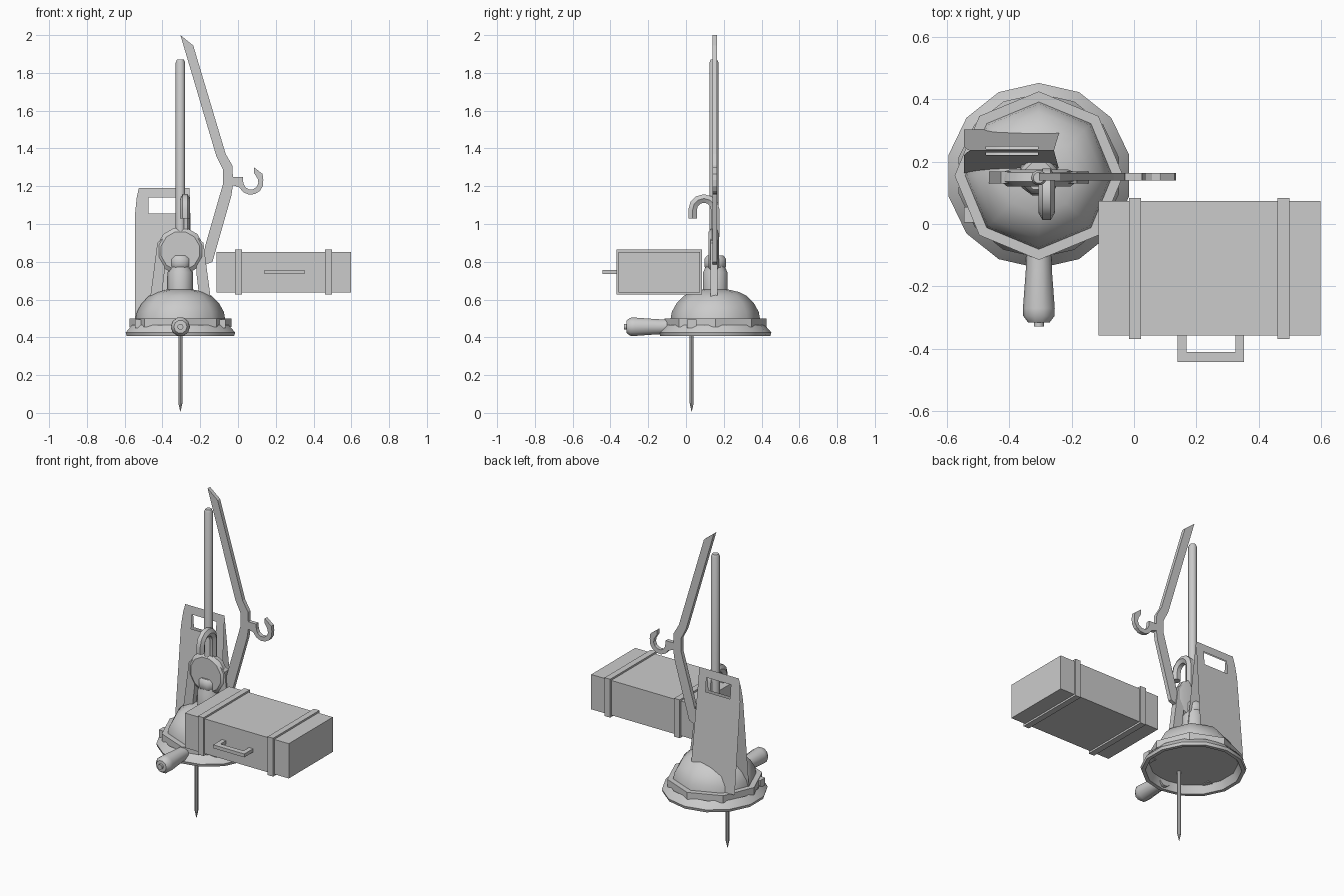
import bpy, bmesh
from math import pi, cos, sin, radians
from mathutils import Vector, Matrix

if "Cube" in bpy.data.objects:
    bpy.data.objects.remove(bpy.data.objects["Cube"])

CX, CY = -0.305, 0.155   # axis of the domed base


def make(name, bm, smooth=None, recalc=True):
    if recalc:
        bmesh.ops.recalc_face_normals(bm, faces=bm.faces[:])
    me = bpy.data.meshes.new(name)
    bm.to_mesh(me)
    bm.free()
    ob = bpy.data.objects.new(name, me)
    bpy.context.collection.objects.link(ob)
    if smooth:
        bpy.ops.object.select_all(action='DESELECT')
        ob.select_set(True)
        bpy.context.view_layer.objects.active = ob
        bpy.ops.object.shade_smooth_by_angle(angle=radians(smooth))
    return ob


def lathe(name, profile, sides, loc, axis='Z', smooth=50, turn=0.0, caps=True):
    """Revolve (radius, height) points around an axis through loc."""
    rot = {'Z': Matrix(), 'Y': Matrix.Rotation(pi / 2, 4, 'X')}[axis]  # Y: height runs to -y
    mat = Matrix.Translation(loc) @ rot
    bm = bmesh.new()
    rings = []
    for r, h in profile:
        rings.append([bm.verts.new(mat @ Vector((r * cos(turn + 2 * pi * i / sides),
                      r * sin(turn + 2 * pi * i / sides), h))) for i in range(sides)])
    for a, b in zip(rings, rings[1:]):
        for i in range(sides):
            j = (i + 1) % sides
            bm.faces.new((a[i], a[j], b[j], b[i]))
    if caps:
        bm.faces.new(rings[0])
        bm.faces.new(rings[-1])
    return make(name, bm, smooth)


def plate(name, outline, y0, y1):
    """Extrude an (x, z) outline from y0 to y1."""
    bm = bmesh.new()
    f = bm.faces.new([bm.verts.new((x, y0, z)) for x, z in outline])
    ext = bmesh.ops.extrude_face_region(bm, geom=[f])
    for v in ext['geom']:
        if isinstance(v, bmesh.types.BMVert):
            v.co.y = y1
    return make(name, bm)


def box(name, x0, x1, y0, y1, z0, z1):
    return plate(name, [(x0, z0), (x1, z0), (x1, z1), (x0, z1)], y0, y1)


def tube(name, pts, r, sides):
    """Tube in the yz plane along a list of points."""
    bm = bmesh.new()
    rings = []
    for i, p in enumerate(pts):
        d = (Vector(pts[min(i + 1, len(pts) - 1)]) - Vector(pts[max(i - 1, 0)])).normalized()
        side = Vector((1, 0, 0))
        up = d.cross(side)
        rings.append([bm.verts.new(Vector(p) + r * (side * cos(2 * pi * k / sides)
                      + up * sin(2 * pi * k / sides))) for k in range(sides)])
    for a, b in zip(rings, rings[1:]):
        for k in range(sides):
            j = (k + 1) % sides
            bm.faces.new((a[k], a[j], b[j], b[k]))
    bm.faces.new(rings[0])
    bm.faces.new(rings[-1])
    return make(name, bm, 40)


# domed base: flared skirt, octagonal band, dome, neck and nut
lathe('base_skirt', [(0.262, 0.465), (0.285, 0.44), (0.297, 0.425), (0.292, 0.408), (0.27, 0.408),
                     (0.25, 0.455)], 14, (CX, CY, 0), turn=pi / 14, caps=False)
lathe('base_band', [(0.27, 0.455), (0.27, 0.5), (0.235, 0.5)], 8, (CX, CY, 0), turn=pi / 2, smooth=20)
lathe('dome', [(0.237, 0.495), (0.23, 0.535), (0.205, 0.58), (0.165, 0.62), (0.125, 0.64), (0.06, 0.655)],
      8, (CX, CY, 0), turn=pi / 2)
lathe('neck', [(0.067, 0.64), (0.067, 0.745), (0.058, 0.765), (0.058, 0.785)], 10, (CX, CY, 0))
lathe('neck_nut', [(0.052, 0.765), (0.062, 0.775), (0.062, 0.815), (0.048, 0.832)], 8, (CX, CY, 0),
      turn=pi / 8)

# small clips on the band
for i, s in enumerate((-1, 1)):
    box(f'band_clip_{i}', CX + s * 0.215 - 0.025, CX + s * 0.215 + 0.025, CY - 0.15, CY - 0.10, 0.45, 0.495)

# side handle pointing forward
lathe('side_grip', [(0.04, 0.0), (0.042, 0.06), (0.051, 0.18), (0.05, 0.205), (0.035, 0.225),
                    (0.016, 0.226), (0.016, 0.238), (0.008, 0.238)], 10, (CX, -0.09, 0.456), 'Y')

# ground spike and long rod
lathe('spike', [(0.001, 0.0), (0.011, 0.045), (0.011, 0.46)], 8, (CX, 0.03, 0.008), smooth=40)
lathe('long_rod', [(0.025, 0.65), (0.025, 1.855), (0.018, 1.87)], 10, (CX, 0.148, 0), smooth=40)

# round disc with a bevelled rim, and its cane-shaped hook
lathe('disc', [(0.095, -0.028), (0.124, -0.018), (0.127, 0.01), (0.105, 0.027)], 12,
      (CX, 0.147, 0.857), 'Y', turn=pi / 12, smooth=35)
arc = [(-0.28, 0.095 + 0.06 * cos(a), 1.075 + 0.06 * sin(a)) for a in [k * pi / 6 for k in range(7)]]
tube('cane_hook', [(-0.28, 0.155, 0.93)] + arc + [(-0.28, 0.035, 1.03)], 0.026, 6)

# two bracket legs beside the neck
for s, side in ((-1, 'left'), (1, 'right')):
    pts = [(0.085, 0.93), (0.122, 0.9), (0.14, 0.76), (0.16, 0.61), (0.10, 0.61), (0.085, 0.74)]
    plate(f'bracket_leg_{side}', [(CX + s * x, z) for x, z in pts], 0.13, 0.168)


# folded sheet: two leaning panels, each with a hand slot
def panel(name, y_bottom):
    xs_outer = lambda z: (-0.545 + 0.02 * max(0, (z - 1.1) / 0.09), -0.237 - 0.065 * (z - 0.5) / 0.69 * 0.3)
    y_at = lambda z: 0.235 + (y_bottom - 0.235) * (1.19 - z) / 0.69
    bm = bmesh.new()
    rows = []
    for z in (0.5, 1.055, 1.14, 1.19):
        x0, x1 = xs_outer(z)
        rows.append([bm.verts.new((x, y_at(z), z)) for x in (x0, -0.475, -0.308, x1)])
    for r in range(3):
        for c in range(3):
            if (r, c) != (1, 1):
                bm.faces.new((rows[r][c], rows[r][c + 1], rows[r + 1][c + 1], rows[r + 1][c]))
    if y_bottom > 0.235:
        bmesh.ops.reverse_faces(bm, faces=bm.faces[:])
    return make(name, bm, recalc=False)


panel('sheet_front_panel', 0.163)
panel('sheet_back_panel', 0.303)

# flat bent bar with a side hook
hc = (0.068, 1.222)


def hook_arc(r, a0, a1, n):
    return [(hc[0] + r * cos(radians(a0 + (a1 - a0) * k / n)),
             hc[1] + r * sin(radians(a0 + (a1 - a0) * k / n))) for k in range(n + 1)]


bar = [(-0.305, 2.0), (-0.237, 1.945), (-0.065, 1.37), (-0.03, 1.31), (-0.027, 1.25), (0.025, 1.25)]
bar += hook_arc(0.04, 190, 385, 6)
bar += [(0.085, 1.27), (0.085, 1.3), (0.13, 1.265)]
bar += hook_arc(0.067, 10, -155, 6)
bar += [(-0.027, 1.205), (-0.035, 1.15), (-0.135, 0.8), (-0.185, 0.78), (-0.175, 0.88),
        (-0.08, 1.21), (-0.08, 1.29), (-0.115, 1.36)]
plate('hooked_bar', bar, 0.139, 0.163)

# carrying case with two straps and a U-shaped handle
box('case_body', -0.113, 0.597, -0.357, 0.073, 0.638, 0.853)
for i, (x0, x1) in enumerate(((-0.016, 0.022), (0.46, 0.498))):
    box(f'case_strap_{i}', x0, x1, -0.368, 0.084, 0.627, 0.864)
box('case_handle_bar', 0.14, 0.353, -0.443, -0.41, 0.736, 0.757)
for i, x in enumerate((0.14, 0.325)):
    box(f'case_handle_arm_{i}', x, x + 0.028, -0.41, -0.35, 0.736, 0.757)
